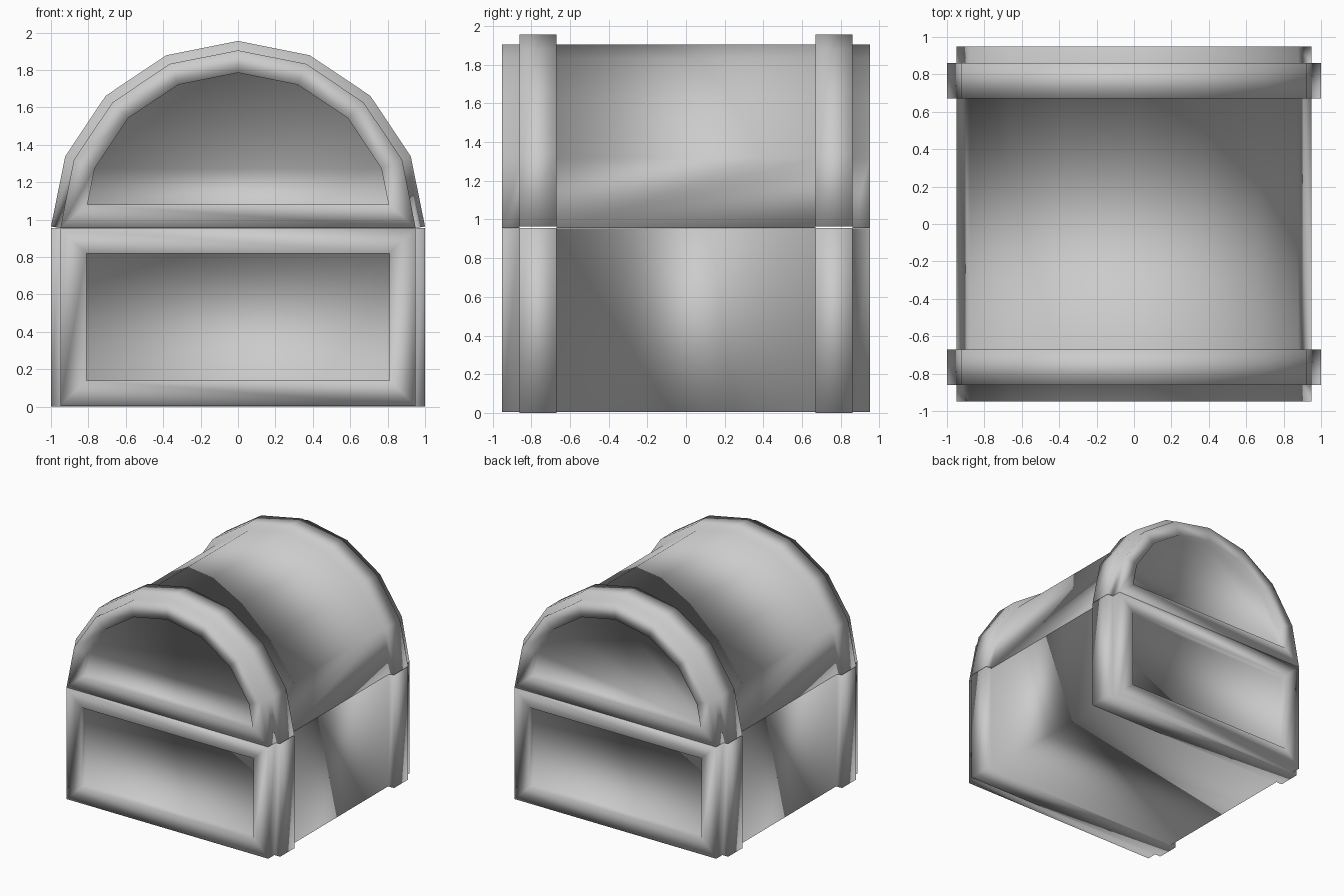
import bpy, bmesh, math

if "Cube" in bpy.data.objects:
    bpy.data.objects.remove(bpy.data.objects["Cube"])

HALF, BAND = 0.95, 1.0        # hull and band half-widths
SEAM = 0.955                  # height where the lid meets the body
RECESS = 0.06                 # depth of the end panels


def rect(half, z0, z1):
    return [(half, z0), (half, z1), (-half, z1), (-half, z0)]


def arch(r, foot_x, foot_z, segs=8):
    arc = [(r * math.cos(math.pi * i / segs), SEAM + r * math.sin(math.pi * i / segs))
           for i in range(1, segs)]
    return [(foot_x, foot_z)] + arc + [(-foot_x, foot_z)]


def loft(name, hull, band, panel):
    """Sweep hull and band outlines along y, with a sunken panel at both ends."""
    front = [(panel, -HALF + RECESS), (panel, -HALF), (hull, -HALF), (hull, -0.86),
             (band, -0.86), (band, -0.67), (hull, -0.67)]
    stations = front + [(p, -y) for p, y in reversed(front)]
    bm = bmesh.new()
    rings = [[bm.verts.new((x, y, z)) for x, z in prof] for prof, y in stations]
    n = len(hull)
    for a, b in zip(rings, rings[1:]):
        for i in range(n):
            j = (i + 1) % n
            bm.faces.new((a[i], a[j], b[j], b[i]))
    bm.faces.new(rings[0])
    bm.faces.new(rings[-1])
    bmesh.ops.recalc_face_normals(bm, faces=bm.faces)
    for f in bm.faces:
        f.smooth = True
    mesh = bpy.data.meshes.new(name)
    bm.to_mesh(mesh)
    bm.free()
    obj = bpy.data.objects.new(name, mesh)
    bpy.context.collection.objects.link(obj)
    return obj


# Box body with two straps and framed end panels
loft("chest_body", rect(HALF, 0.004, SEAM - 0.003), rect(BAND, 0, SEAM),
     rect(0.81, 0.14, 0.82))

# Barrel lid with matching straps and arched end panels
loft("chest_lid", arch(HALF, HALF, SEAM), arch(BAND, BAND, SEAM + 0.008),
     arch(0.83, 0.805, 1.08))
